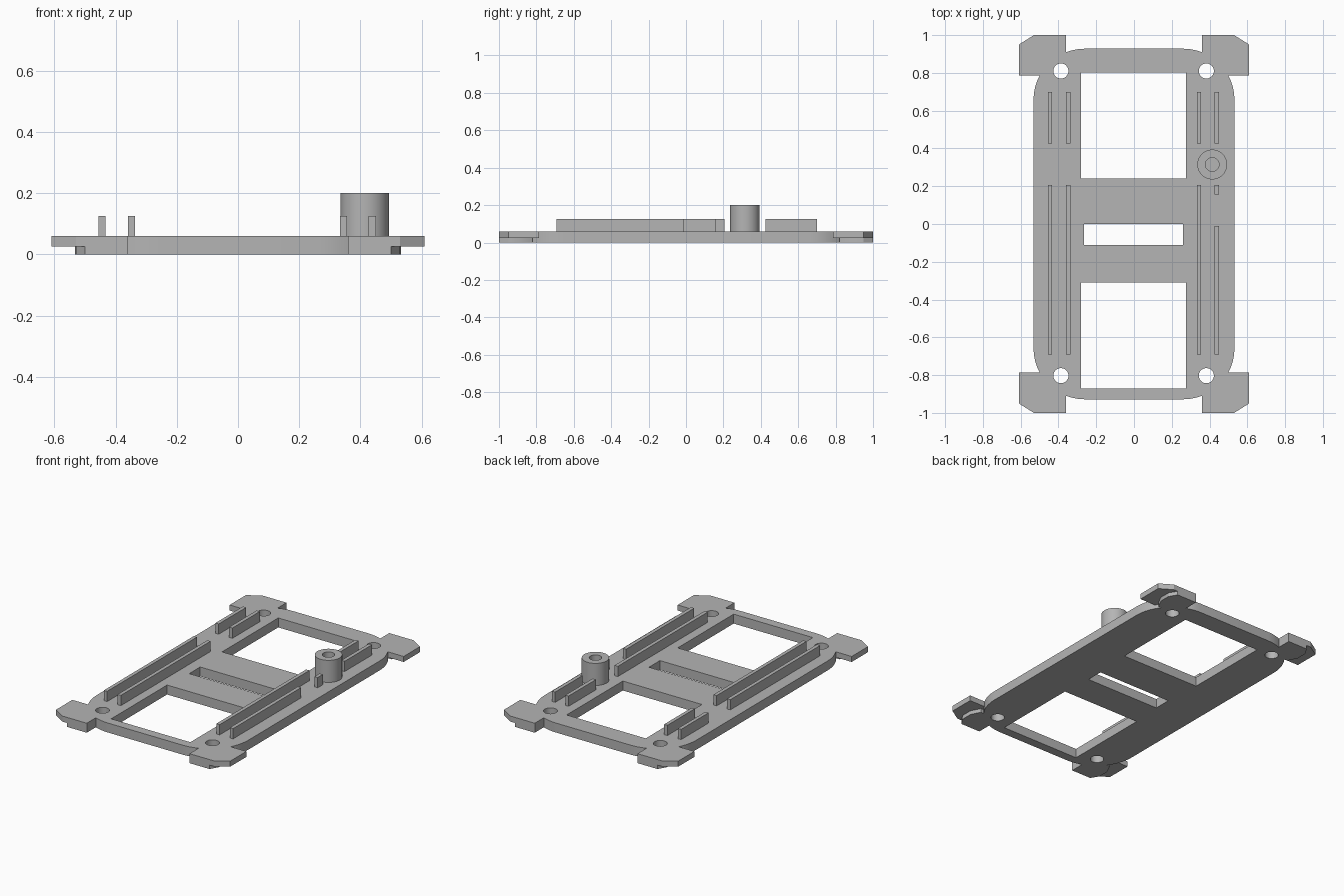
import bpy, bmesh, math
from mathutils import Vector

cube = bpy.data.objects.get("Cube")
if cube:
    bpy.data.objects.remove(cube, do_unlink=True)

grey = bpy.data.materials.new("matte grey")
grey.use_nodes = True
colour = (0.46, 0.46, 0.46, 1)
grey.diffuse_color = colour
grey.node_tree.nodes["Principled BSDF"].inputs["Base Color"].default_value = colour


def prism(name, outline, z0, z1):
    """Extrude a flat outline from z0 up to z1."""
    bm = bmesh.new()
    face = bm.faces.new([bm.verts.new((x, y, z0)) for x, y in outline])
    top = bmesh.ops.extrude_face_region(bm, geom=[face])["geom"]
    bmesh.ops.translate(bm, vec=(0, 0, z1 - z0),
                        verts=[v for v in top if isinstance(v, bmesh.types.BMVert)])
    bmesh.ops.recalc_face_normals(bm, faces=bm.faces)
    mesh = bpy.data.meshes.new(name)
    bm.to_mesh(mesh)
    bm.free()
    mesh.materials.append(grey)
    obj = bpy.data.objects.new(name, mesh)
    bpy.context.collection.objects.link(obj)
    return obj


def rect(x0, x1, y0, y1):
    return [(x0, y0), (x1, y0), (x1, y1), (x0, y1)]


def circle(x, y, r, n=40):
    return [(x + r * math.cos(math.tau * i / n), y + r * math.sin(math.tau * i / n))
            for i in range(n)]


def rounded_rect(w, h, r, n=12):
    points = []
    for corner, (sx, sy) in enumerate([(1, 1), (-1, 1), (-1, -1), (1, -1)]):
        for i in range(n + 1):
            a = math.pi / 2 * (corner + i / n)
            points.append((sx * (w - r) + r * math.cos(a), sy * (h - r) + r * math.sin(a)))
    return points


def combine(obj, tool, operation):
    mod = obj.modifiers.new("combine", "BOOLEAN")
    mod.operation, mod.object, mod.solver = operation, tool, "EXACT"
    bpy.context.view_layer.objects.active = obj
    bpy.ops.object.modifier_apply(modifier=mod.name)
    bpy.data.objects.remove(tool, do_unlink=True)


def smooth(obj):
    bpy.ops.object.select_all(action="DESELECT")
    obj.select_set(True)
    bpy.context.view_layer.objects.active = obj
    bpy.ops.object.shade_smooth_by_angle(angle=math.radians(30))


TOP = 0.06
LEDGE = 0.025

# Rounded base plate
plate = prism("base_plate", rounded_rect(0.532, 0.928, 0.27), 0, TOP)

# Corner tabs: a wide upper flange over a narrower foot
flange = [(0.36, 0.787), (0.61, 0.787), (0.61, 0.95), (0.53, 1), (0.36, 1)]
foot = [(0.36, 0.82), (0.5, 0.82), (0.53, 0.88), (0.53, 0.95), (0.5, 1), (0.36, 1)]
for sx in (-1, 1):
    for sy in (-1, 1):
        for outline, z0, z1 in ((flange, LEDGE, TOP), (foot, 0, TOP - 0.02)):
            tab = prism("corner_tab", [(sx * x, sy * y) for x, y in outline], z0, z1)
            combine(plate, tab, "UNION")

# Windows, centre slot and screw holes
cuts = [rect(-0.28, 0.275, 0.24, 0.803), rect(-0.265, 0.26, -0.11, 0),
        rect(-0.28, 0.275, -0.87, -0.31)]
cuts += [circle(x, y, 0.04) for x in (-0.387, 0.383) for y in (-0.803, 0.81)]
for outline in cuts:
    combine(plate, prism("cutter", outline, -0.1, 0.2), "DIFFERENCE")
smooth(plate)

# Upright guide rails, the outer left one interrupted by a gap
back, front = (0.425, 0.7), (-0.692, 0.207)
rails = {
    "right_outer": (-0.456, [back, front]),
    "right_inner": (-0.36, [back, front]),
    "left_inner": (0.333, [back, front]),
    "left_outer": (0.427, [back, (0.155, 0.207), (-0.692, -0.01)]),
}
for side, (x, spans) in rails.items():
    for i, (y0, y1) in enumerate(spans):
        prism(f"{side}_rail_{i + 1}", rect(x, x + 0.023, y0, y1), TOP - 0.002, 0.125)

# Hollow standoff post
post = prism("standoff_post", circle(0.414, 0.315, 0.079, 48), TOP - 0.002, 0.2)
combine(post, prism("cutter", circle(0.414, 0.315, 0.036), TOP + 0.001, 0.3), "DIFFERENCE")
smooth(post)
